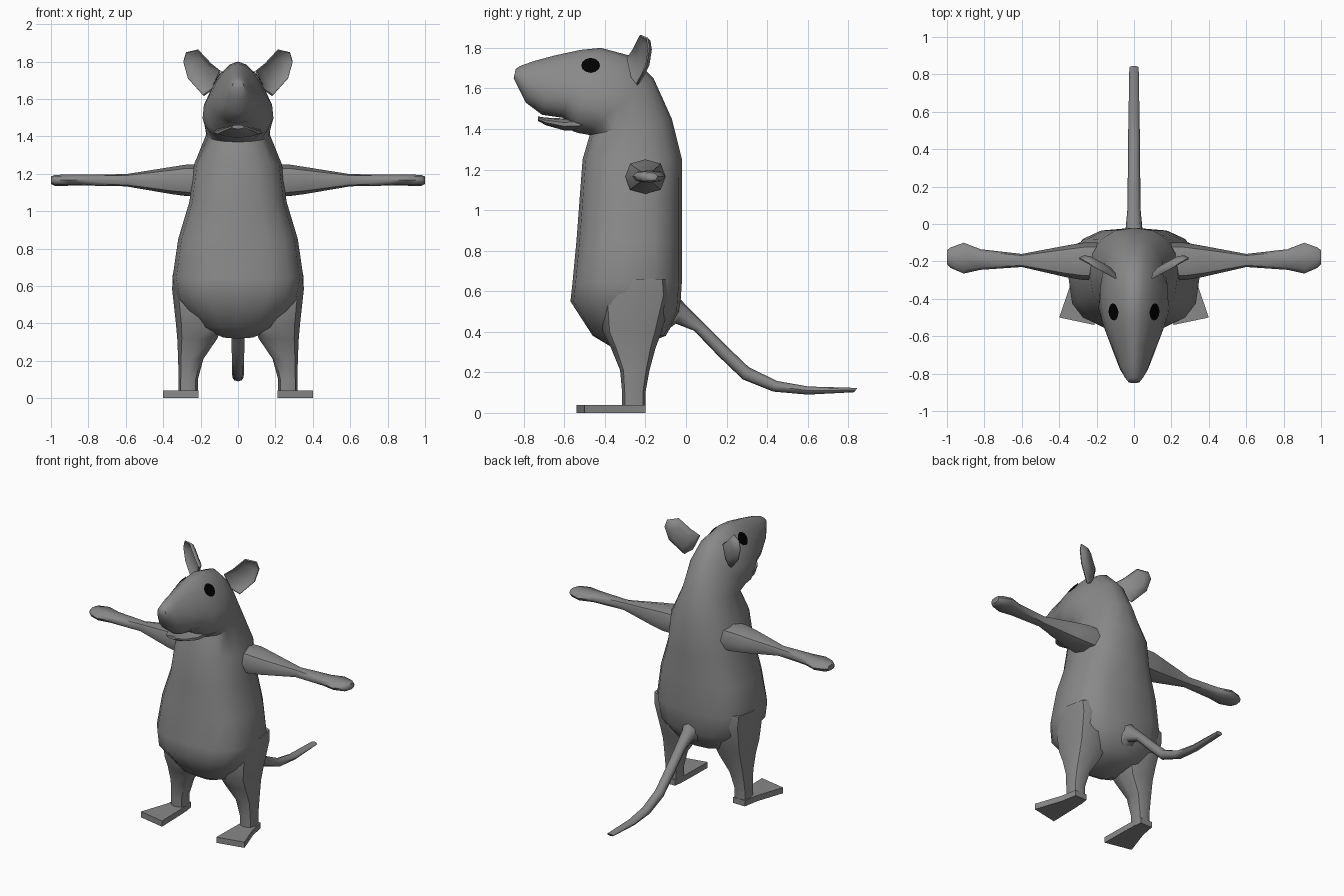
import bpy, bmesh, math
from mathutils import Vector as V
from mathutils.bvhtree import BVHTree

if "Cube" in bpy.data.objects:
    bpy.data.objects.remove(bpy.data.objects["Cube"])


def material(name, r, g, b):
    m = bpy.data.materials.new(name)
    m.diffuse_color = (r, g, b, 1)
    m.use_nodes = True
    m.node_tree.nodes["Principled BSDF"].inputs["Base Color"].default_value = m.diffuse_color
    return m


FUR = material("grey fur", 0.25, 0.25, 0.25)
BLACK = material("eye black", 0.0, 0.0, 0.0)


def finish(name, bm, mat=FUR, mirror=False, angle=50, fix=True):
    if fix:
        bmesh.ops.recalc_face_normals(bm, faces=bm.faces)
    me = bpy.data.meshes.new(name)
    bm.to_mesh(me)
    ob = bpy.data.objects.new(name, me)
    bpy.context.collection.objects.link(ob)
    me.materials.append(mat)
    bpy.ops.object.select_all(action='DESELECT')
    ob.select_set(True)
    bpy.context.view_layer.objects.active = ob
    bpy.ops.object.shade_smooth_by_angle(angle=math.radians(angle))
    if mirror:
        ob.modifiers.new("Mirror", 'MIRROR').use_clip = False
    return ob


def ring(a, b, side, n, skew=0.0, power=1.0):
    """Closed section from point a to point b, bulging along side."""
    a, b, side = V(a), V(b), V(side)
    pts = []
    for i in range(n):
        t = 2 * math.pi * i / n
        c, s = math.cos(t), math.sin(t)
        c = math.copysign(abs(c) ** power, c)
        s = math.copysign(abs(s) ** power, s)
        pts.append((a + b) / 2 + (a - b) / 2 * c + side * s * (1 + skew * c))
    return pts


def loft(rings):
    bm = bmesh.new()
    rows = [[bm.verts.new(p) for p in r] for r in rings]
    n = len(rows[0])
    for r, q in zip(rows, rows[1:]):
        for i in range(n):
            j = (i + 1) % n
            bm.faces.new((r[i], r[j], q[j], q[i]))
    bm.faces.new(rows[0])
    bm.faces.new(rows[-1])
    return bm


# Body, neck and head: front y,z / back y,z / half width / skew / squareness
BODY = [
    (-.36, .32, -.20, .34, .09, 0, 1),
    (-.46, .38, -.10, .38, .21, 0, .85),
    (-.57, .55, -.03, .50, .33, 0, .75),
    (-.56, .64, -.02, .65, .35, 0, .72),
    (-.54, .85, -.02, .85, .32, 0, .75),
    (-.525, 1.05, -.02, 1.05, .26, 0, .8),
    (-.51, 1.25, -.02, 1.25, .235, 0, .85),
    (-.475, 1.37, -.07, 1.45, .17, .05, .95),
    (-.50, 1.375, -.16, 1.65, .18, .2, 1),
    (-.53, 1.38, -.27, 1.76, .182, .33, 1),
    (-.56, 1.39, -.42, 1.80, .165, .35, 1),
    (-.605, 1.455, -.52, 1.79, .145, .33, 1),
    (-.71, 1.47, -.65, 1.762, .105, .3, 1),
    (-.79, 1.53, -.75, 1.735, .075, .2, 1),
    (-.825, 1.60, -.82, 1.71, .048, .1, 1),
    (-.85, 1.65, -.84, 1.695, .03, 0, 1),
]
body = loft([ring((0, a, b), (0, c, d), (w, 0, 0), 16, k, p)
             for a, b, c, d, w, k, p in BODY])
bmesh.ops.recalc_face_normals(body, faces=body.faces)
tree = BVHTree.FromBMesh(body)
finish("body_and_head", body)

# Lower jaw
JAW = [(-.48, 1.39, 1.47, .14), (-.60, 1.393, 1.452, .115),
       (-.69, 1.418, 1.456, .075), (-.73, 1.44, 1.462, .035)]
finish("lower_jaw", loft([ring((0, y, lo), (0, y, hi), (w, 0, 0), 10)
                          for y, lo, hi, w in JAW]))

# Eyes: thin patches draped on the sides of the head
bm = bmesh.new()


def drape(y, z):
    hit = tree.ray_cast(V((1, y, z)), V((-1, 0, 0)))
    return bm.verts.new(hit[0] + hit[1] * .006)


mid = drape(-.47, 1.71)
rims = [[drape(-.47 + .046 * f * math.cos(i * math.pi / 6),
               1.71 + .036 * f * math.sin(i * math.pi / 6)) for i in range(12)]
        for f in (.5, 1)]
for i in range(12):
    j = (i + 1) % 12
    bm.faces.new((mid, rims[0][i], rims[0][j]))
    bm.faces.new((rims[0][i], rims[1][i], rims[1][j], rims[0][j]))
finish("eye", bm, BLACK, True)

# Ears: cupped leaves slanting outwards and back
EAR = [(.09, 1.75), (.14, 1.79), (.21, 1.865), (.275, 1.85),
       (.29, 1.80), (.265, 1.71), (.18, 1.615), (.13, 1.65)]
slope = .55
out = V((slope, -1, 0)).normalized()


def ear_ring(scale, depth):
    return [V((.2 + (x - .2) * scale, -.285 + (.2 + (x - .2) * scale - .09) * slope,
               1.75 + (z - 1.75) * scale)) + out * depth for x, z in EAR]


finish("ear", loft([ear_ring(.55, -.014), ear_ring(.8, .0), ear_ring(.95, .012),
                    ear_ring(1, .006), ear_ring(.85, -.016), ear_ring(.55, -.03)]),
       mirror=True, angle=60)

# Arms with paddle hands: x / front y / back y / low z / high z
ARM = [(.14, -.30, -.10, 1.08, 1.25), (.27, -.30, -.10, 1.08, 1.25),
       (.36, -.285, -.115, 1.092, 1.236), (.60, -.23, -.16, 1.133, 1.198),
       (.82, -.245, -.135, 1.137, 1.196), (.91, -.265, -.10, 1.136, 1.196),
       (.98, -.235, -.125, 1.136, 1.194), (1.0, -.215, -.14, 1.145, 1.185)]
finish("arm", loft([ring((x, f, (lo + hi) / 2), (x, b, (lo + hi) / 2),
                         (0, 0, (hi - lo) / 2), 8, 0, .8)
                    for x, f, b, lo, hi in ARM]), mirror=True)

# Legs: z / inner x / outer x / front y / back y
LEG = [(.66, .14, .35, -.40, -.08), (.58, .08, .352, -.43, -.07),
       (.40, .08, .332, -.41, -.12), (.32, .11, .325, -.37, -.15),
       (.21, .185, .32, -.325, -.18), (.10, .215, .318, -.315, -.20),
       (.0, .215, .318, -.315, -.20)]
finish("leg", loft([ring(((i + o) / 2, f, z), ((i + o) / 2, b, z),
                         ((o - i) / 2, 0, 0), 8, 0, .75)
                    for z, i, o, f, b in LEG]), mirror=True)

# Feet: flat wedges widening to the toes
FOOT = [(.225, -.20), (.315, -.20), (.335, -.31), (.40, -.50), (.21, -.54), (.215, -.31)]
finish("foot", loft([[V((x, y, z)) for x, y in FOOT] for z in (0, .04)]),
       mirror=True, angle=30)

# Tail: lower y,z / upper y,z / half width
TAIL = [(-.16, .36, -.06, .60, .10), (-.05, .44, .0, .53, .045),
        (.04, .405, .10, .43, .036), (.16, .28, .20, .33, .034),
        (.28, .165, .31, .225, .033), (.43, .105, .45, .157, .032),
        (.60, .09, .605, .13, .029), (.83, .102, .845, .123, .025)]
finish("tail", loft([ring((0, a, b), (0, c, d), (w, 0, 0), 8)
                     for a, b, c, d, w in TAIL]))
